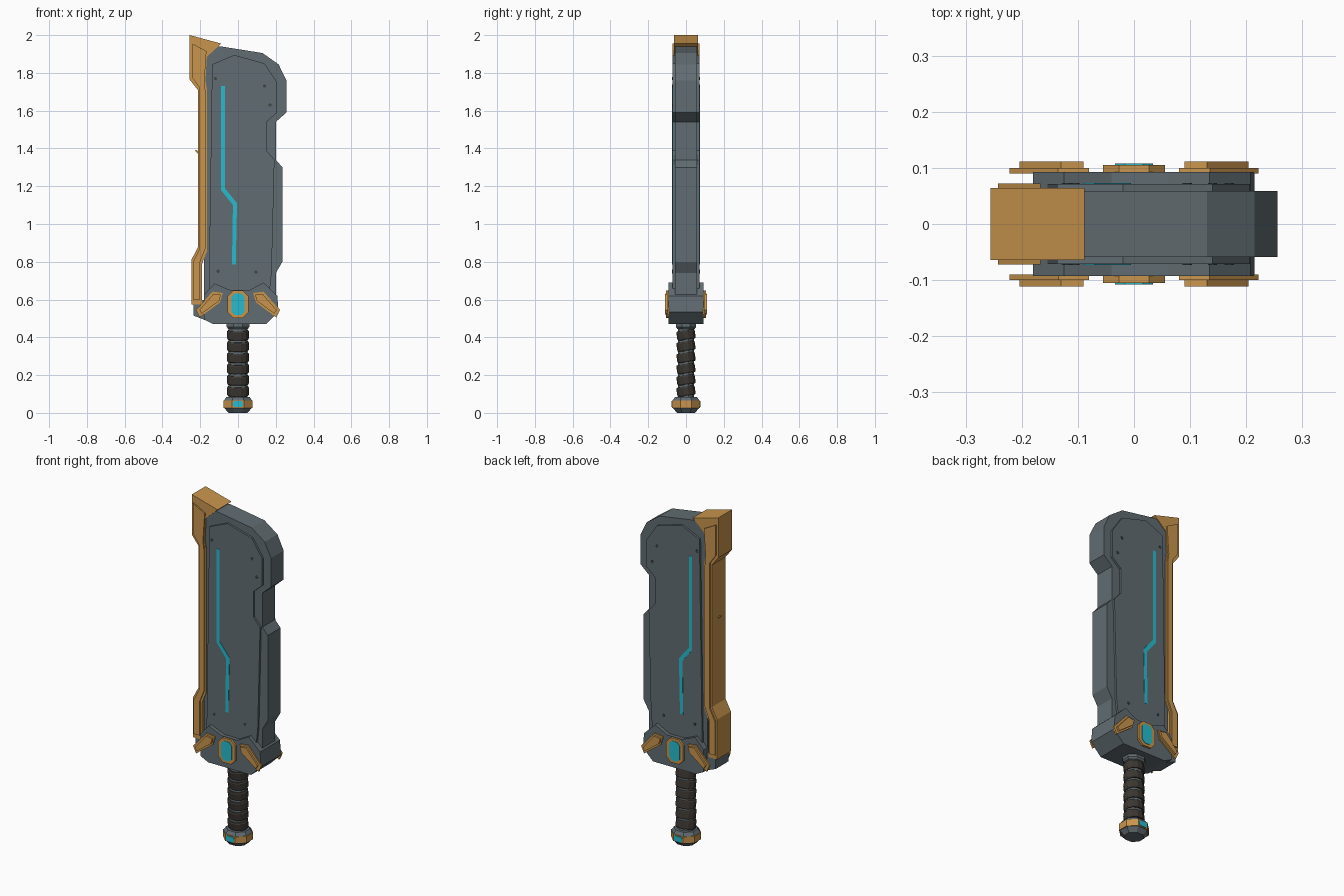
import bpy, bmesh, math
from mathutils import Matrix, Vector

cube = bpy.data.objects.get("Cube")
if cube:
    bpy.data.objects.remove(cube, do_unlink=True)


def material(name, rgb):
    m = bpy.data.materials.new(name)
    m.use_nodes = True
    m.diffuse_color = (*rgb, 1)
    m.node_tree.nodes["Principled BSDF"].inputs["Base Color"].default_value = (*rgb, 1)
    return m


STEEL = material("blue grey steel", (0.12, 0.15, 0.165))
GOLD = material("worn gold", (0.58, 0.30, 0.075))
CYAN = material("glowing cyan", (0.02, 0.50, 0.62))
WRAP = material("dark grip wrap", (0.045, 0.038, 0.032))
DARK = material("dark rivet", (0.05, 0.06, 0.065))


def finish(name, bm, mat):
    bmesh.ops.recalc_face_normals(bm, faces=bm.faces)
    me = bpy.data.meshes.new(name)
    bm.to_mesh(me)
    bm.free()
    me.materials.append(mat)
    ob = bpy.data.objects.new(name, me)
    bpy.context.collection.objects.link(ob)
    return ob


def add_prism(bm, outline, y0, y1):
    """Extrude an (x, z) outline from depth y0 to y1."""
    face = bm.faces.new([bm.verts.new((x, y0, z)) for x, z in outline])
    new = bmesh.ops.extrude_face_region(bm, geom=[face])["geom"]
    bmesh.ops.translate(bm, vec=(0, y1 - y0, 0),
                        verts=[v for v in new if isinstance(v, bmesh.types.BMVert)])


def slab(name, outline, half, mat):
    """Solid running through the whole thickness."""
    bm = bmesh.new()
    add_prism(bm, outline, -half, half)
    return finish(name, bm, mat)


def both_faces(name, outlines, inner, outer, mat):
    """The same plates on the front and on the back."""
    bm = bmesh.new()
    for outline in outlines:
        for s in (-1, 1):
            add_prism(bm, outline, s * inner, s * outer)
    return finish(name, bm, mat)


def flip(outline):
    return [(-x, z) for x, z in reversed(outline)]


def ring(cx, cz, rx, rz, n=8):
    a = [math.tau * (i + 0.5) / n for i in range(n)]
    return [(cx + rx * math.cos(t), cz + rz * math.sin(t)) for t in a]


def lathe(name, profile, mat, sides=8, sy=1.0):
    """Faceted turned part from (radius, z) points, flat side to the front."""
    bm = bmesh.new()
    loops = []
    for r, z in profile:
        loops.append([bm.verts.new((x, y * sy, z)) for x, y in ring(0, 0, r, r, sides)])
    for a, b in zip(loops, loops[1:]):
        for i in range(sides):
            j = (i + 1) % sides
            bm.faces.new((a[i], a[j], b[j], b[i]))
    bm.faces.new(loops[0])
    bm.faces.new(loops[-1])
    return finish(name, bm, mat)


# Blade body with its notched cutting side
slab("blade_body", [
    (-0.18, 0.60), (-0.18, 1.93), (-0.09, 1.94), (0.13, 1.905), (0.215, 1.845),
    (0.256, 1.76), (0.256, 1.59), (0.20, 1.54), (0.20, 1.34), (0.235, 1.30),
    (0.235, 0.80), (0.20, 0.74), (0.20, 0.60)], 0.059, STEEL)

# Raised blade plates
both_faces("blade_plate", [[
    (-0.155, 0.62), (-0.137, 1.845), (-0.02, 1.895), (0.14, 1.85), (0.207, 1.75),
    (0.207, 1.59), (0.15, 1.54), (0.15, 1.39), (0.193, 1.34), (0.178, 0.74),
    (0.165, 0.62)]], 0.05, 0.071, STEEL)

# Glowing channel and rivets on the plates
both_faces("light_strip", [[
    (-0.09, 1.73), (-0.07, 1.73), (-0.07, 1.19), (-0.005, 1.11), (-0.012, 0.785),
    (-0.032, 0.785), (-0.027, 1.10), (-0.09, 1.18)]], 0.069, 0.073, CYAN)
rivets = [(-0.12, 1.77), (0.14, 1.73), (0.17, 1.63), (-0.105, 0.75), (0.095, 0.745)]
both_faces("rivets", [ring(x, z, 0.009, 0.009) for x, z in rivets], 0.069, 0.073, DARK)

# Gold spine with a flared tip and foot, and its raised trim
slab("gold_spine", [
    (-0.256, 2.0), (-0.088, 1.955), (-0.165, 1.885), (-0.172, 1.76), (-0.163, 1.70),
    (-0.163, 0.86), (-0.19, 0.79), (-0.19, 0.575), (-0.247, 0.575), (-0.247, 0.81),
    (-0.213, 0.875), (-0.213, 1.71), (-0.256, 1.765)], 0.064, GOLD)
both_faces("spine_trim", [[
    (-0.242, 1.955), (-0.167, 1.915), (-0.178, 1.75), (-0.172, 1.70), (-0.172, 0.87),
    (-0.2, 0.80), (-0.2, 0.60), (-0.238, 0.60), (-0.238, 0.80), (-0.203, 0.87),
    (-0.203, 1.72), (-0.242, 1.775)]], 0.06, 0.072, GOLD)
slab("spine_barb", [(-0.205, 1.365), (-0.228, 1.388), (-0.222, 1.392), (-0.2, 1.378)],
     0.006, GOLD)

# Guard block, thinner heel under the spine and stepped shoulder
slab("guard", [
    (-0.13, 0.47), (0.15, 0.47), (0.215, 0.535), (0.208, 0.62), (0.135, 0.69),
    (0.06, 0.65), (-0.04, 0.65), (-0.125, 0.685), (-0.18, 0.625), (-0.18, 0.495)],
    0.093, STEEL)
slab("guard_heel", [(-0.12, 0.47), (-0.235, 0.515), (-0.235, 0.58), (-0.12, 0.62)],
     0.06, STEEL)

# Gold fins in two layers, mirrored left and right
fin = [(0.08, 0.635), (0.135, 0.642), (0.222, 0.545), (0.203, 0.505), (0.095, 0.585)]
fin_top = [(0.09, 0.625), (0.13, 0.63), (0.204, 0.545), (0.192, 0.525), (0.1, 0.593)]
both_faces("fin_base", [fin, flip(fin)], 0.09, 0.1, GOLD)
both_faces("fin_ridge", [fin_top, flip(fin_top)], 0.098, 0.111, GOLD)


# Central gem in a gold setting
def cut_corners(w, z0, z1, c):
    return [(-w, z0 + c), (-w + c, z0), (w - c, z0), (w, z0 + c),
            (w, z1 - c), (w - c, z1), (-w + c, z1), (-w, z1 - c)]


both_faces("gem_setting", [cut_corners(0.055, 0.503, 0.647, 0.028)], 0.09, 0.105, GOLD)
both_faces("gem", [cut_corners(0.034, 0.518, 0.632, 0.018)], 0.1, 0.108, CYAN)

# Grip core, collar and slanted wraps
lathe("grip_core", [(0.051, 0.07), (0.051, 0.46)], STEEL, 12, 0.86)
lathe("collar", [(0.056, 0.445), (0.065, 0.455), (0.065, 0.48)], STEEL, 8, 0.9)
for i in range(6):
    wrap = lathe("grip_wrap", [(0.054, -0.025), (0.059, -0.018), (0.059, 0.018), (0.054, 0.025)],
                 WRAP, 12, 0.86)
    wrap.data.transform(Matrix.Translation(Vector((0, 0, 0.115 + 0.0595 * i)))
                        @ Matrix.Rotation(math.radians(9), 4, 'X'))

# Pommel: steel foot, gold band, steel cap and cyan insets
lathe("pommel_foot", [(0.055, 0.0), (0.08, 0.028)], STEEL, 8, 0.95)
lathe("pommel_band", [(0.083, 0.026), (0.083, 0.066)], GOLD, 8, 0.95)
lathe("pommel_cap", [(0.08, 0.066), (0.066, 0.085)], STEEL, 8, 0.95)
both_faces("pommel_light", [cut_corners(0.026, 0.03, 0.062, 0.007)], 0.07, 0.0765, CYAN)
